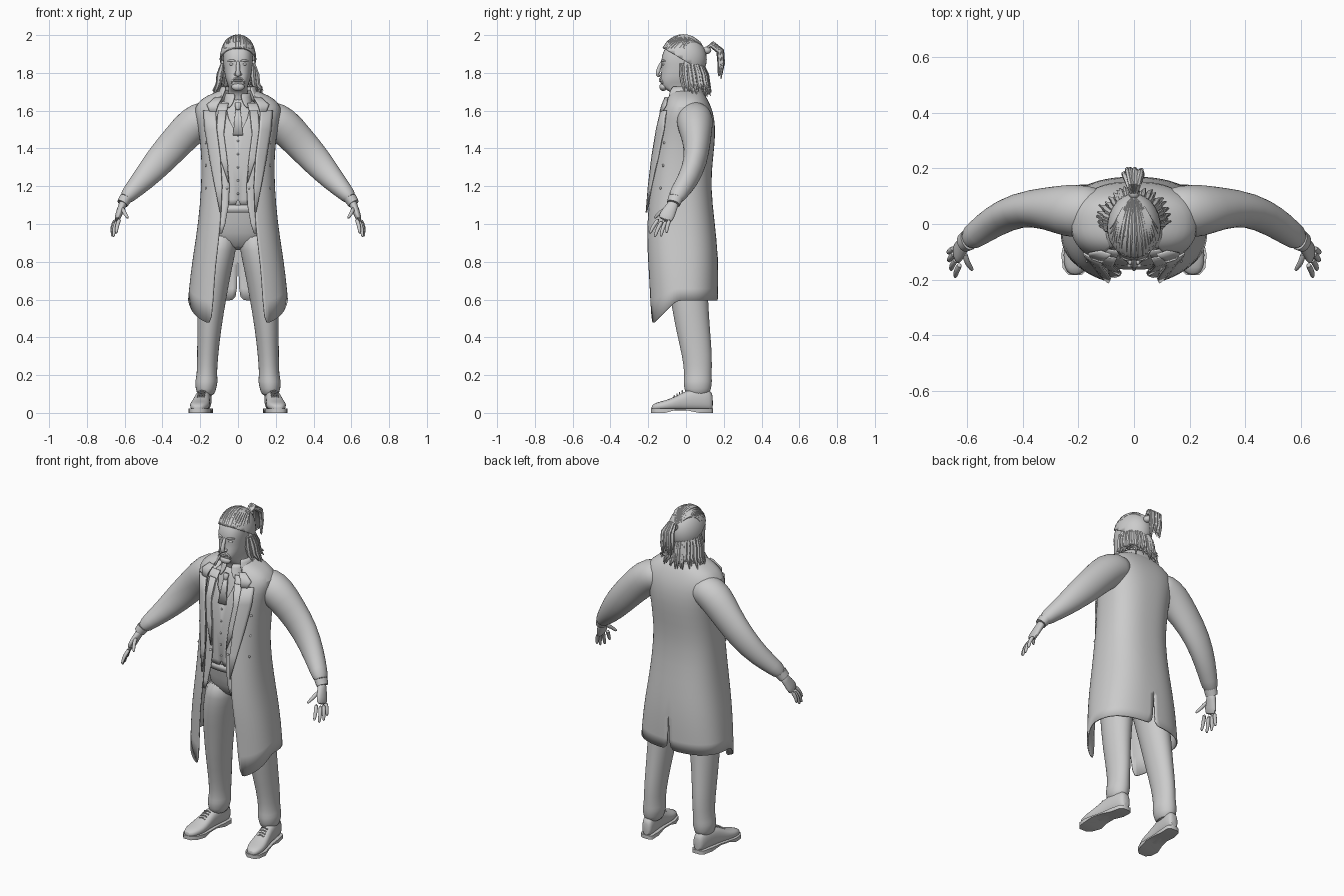
import bpy, bmesh, math, random
from mathutils import Vector

random.seed(4)
if "Cube" in bpy.data.objects:
    bpy.data.objects.remove(bpy.data.objects["Cube"], do_unlink=True)

grey = bpy.data.materials.new("plain_grey")
grey.use_nodes = True
grey.diffuse_color = (0.6, 0.6, 0.6, 1)
grey.node_tree.nodes["Principled BSDF"].inputs["Base Color"].default_value = (0.6, 0.6, 0.6, 1)
N = 2.5  # squareness of body cross-sections


def finish(bm, name, mirror=False, smooth=1, thick=0, angle=50):
    bmesh.ops.recalc_face_normals(bm, faces=bm.faces)
    me = bpy.data.meshes.new(name)
    bm.to_mesh(me)
    bm.free()
    me.materials.append(grey)
    ob = bpy.data.objects.new(name, me)
    bpy.context.collection.objects.link(ob)
    bpy.ops.object.select_all(action='DESELECT')
    ob.select_set(True)
    bpy.context.view_layer.objects.active = ob
    bpy.ops.object.shade_smooth_by_angle(angle=math.radians(angle))
    if mirror:
        ob.modifiers.new("mirror", 'MIRROR')
    if smooth:
        ob.modifiers.new("subdivide", 'SUBSURF').levels = smooth
        ob.modifiers["subdivide"].render_levels = smooth
    if thick:
        m = ob.modifiers.new("thickness", 'SOLIDIFY')
        m.thickness, m.offset = thick, 0
    return ob


def loft(bm, rings, closed=True, caps=True):
    vs = [[bm.verts.new(p) for p in r] for r in rings]
    k = len(vs[0])
    for a, b in zip(vs, vs[1:]):
        for i in range(k if closed else k - 1):
            j = (i + 1) % k
            bm.faces.new((a[i], a[j], b[j], b[i]))
    if closed and caps:
        bm.faces.new(vs[0])
        bm.faces.new(vs[-1])


def spow(v, e):
    return math.copysign(abs(v) ** e, v)


def body_ring(z, w, yf, yb, t0=0, t1=2 * math.pi, k=28, closed=True):
    c, a = (yf + yb) / 2, (yb - yf) / 2
    pts = []
    for i in range(k):
        t = t0 + (t1 - t0) * i / (k if closed else k - 1)
        pts.append(Vector((w * spow(math.sin(t), 2 / N), c - a * spow(math.cos(t), 2 / N), z)))
    return pts


def tube(bm, pts, ref=(0, 1, 0), k=10):
    # each point is x, y, z, radius and optional second radius
    rings = []
    ps = [Vector(p[:3]) for p in pts]
    for i, p in enumerate(pts):
        t = (ps[min(i + 1, len(ps) - 1)] - ps[max(i - 1, 0)]).normalized()
        u = t.cross(Vector(ref)).normalized()
        v = t.cross(u)
        rings.append([ps[i] + u * p[3] * math.cos(s) + v * p[-1] * math.sin(s)
                      for s in (2 * math.pi * j / k for j in range(k))])
    loft(bm, rings)


def ball(bm, c, r, seg=16):
    vs = bmesh.ops.create_uvsphere(bm, u_segments=seg, v_segments=seg // 2, radius=1)["verts"]
    for v in vs:
        v.co = Vector([c[i] + r[i] * v.co[i] for i in range(3)])


def front_y(levels, x, z):
    lo, hi = levels[0], levels[-1]
    for a, b in zip(levels, levels[1:]):
        if a[0] <= z <= b[0]:
            lo, hi = a, b
    f = min(1, max(0, (z - lo[0]) / (hi[0] - lo[0])))
    w, yf, yb = [lo[i] + f * (hi[i] - lo[i]) for i in (1, 2, 3)]
    return (yf + yb) / 2 - (yb - yf) / 2 * max(0, 1 - abs(x / w) ** N) ** (1 / N)


def drape(name, levels, off, rows, thick=0.006):
    # strip of cloth laid on the front of a body; rows are z, inner x, outer x
    bm = bmesh.new()
    loft(bm, [[(x, front_y(levels, x, z) + off, z) for x in
               (a + (b - a) * i / 5 for i in range(6))] for z, a, b in rows], closed=False)
    return finish(bm, name, True, 0, thick)


# Long coat: z, half width, front, back, front edge x
coat = [(.595, .262, -.195, .165, .137), (.72, .25, -.205, .168, .125), (.85, .232, -.213, .165, .11),
        (1.0, .208, -.213, .15, .092), (1.2, .19, -.195, .126, .085), (1.35, .19, -.18, .14, .095),
        (1.47, .2, -.165, .153, .115), (1.56, .222, -.145, .148, .12), (1.62, .23, -.125, .13, .115),
        (1.665, .185, -.105, .108, .1), (1.69, .13, -.09, .09, .08), (1.705, .09, -.08, .075, .065)]
bm = bmesh.new()
rings = []
for z, w, yf, yb, e in coat:
    r = body_ring(z, w, yf, yb, math.asin((e / w) ** (N / 2)), math.pi, 20, False)
    r[-1].x = 0.005 if z < .8 else 0
    if z < .6:
        for p in r:
            p.z -= max(0, -.05 - p.y) * .98
    rings.append(r)
loft(bm, rings, closed=False)
finish(bm, "long_coat", True, 1, .007)
drape("coat_lapel", coat, -.012, [(1.06, .09, .094), (1.2, .084, .122), (1.35, .093, .15),
                                  (1.5, .112, .175), (1.6, .118, .182)], .008)
drape("coat_collar_fold", coat, -.014, [(1.595, .116, .15), (1.63, .105, .165), (1.67, .082, .12)], .008)
bm = bmesh.new()
loft(bm, [body_ring(z, w, yf, yb, .75, math.pi, 14, False) for z, w, yf, yb in
          ((1.65, .125, -.115, .1), (1.69, .105, -.108, .09), (1.725, .085, -.09, .08))], closed=False)
finish(bm, "coat_stand_collar", True, 1, .01)

bm = bmesh.new()
for z in (1.19, 1.31, 1.43):
    ball(bm, (.168, front_y(coat, .168, z) - .003, z), (.008, .006, .008), 10)
finish(bm, "coat_buttons", True, 0)

# Sleeves with cuffs
bm = bmesh.new()
tube(bm, [(.1, .045, 1.57, .07, .08), (.17, .045, 1.565, .095, .095), (.235, .047, 1.53, .1, .098),
          (.315, .058, 1.445, .09, .075), (.415, .054, 1.335, .083, .062), (.505, .01, 1.23, .062, .057),
          (.565, -.035, 1.17, .047, .049), (.604, -.06, 1.125, .036, .044)], k=20)
finish(bm, "coat_sleeve", True)
bm = bmesh.new()
tube(bm, [(.594, -.055, 1.137, .034, .04), (.612, -.066, 1.108, .03, .036)], k=16)
finish(bm, "shirt_cuff", True, 0)
bm = bmesh.new()
for f in (0, 1, 2):
    ball(bm, (.6 - f * .014, -.018 + f * .011, 1.14 + f * .018), (.007, .007, .007), 8)
finish(bm, "cuff_buttons", True, 0)

# Hands
bm = bmesh.new()
tube(bm, [(.604, -.06, 1.12, .024, .028), (.616, -.075, 1.09, .02, .032), (.632, -.1, 1.05, .019, .042),
          (.643, -.113, 1.015, .014, .04)], k=14)
for base, tip in (((.625, -.142, 1.03), (.645, -.192, .95)), ((.64, -.124, 1.02), (.66, -.166, .931)),
                  ((.646, -.104, 1.02), (.668, -.134, .933)), ((.648, -.086, 1.025), (.67, -.104, .952)),
                  ((.612, -.1, 1.085), (.582, -.168, 1.03))):
    a, b = Vector(base), Vector(tip)
    mid = a.lerp(b, .55) + Vector((.006, -.004, .004))
    tube(bm, [(*a, .013), (*mid, .011), (*a.lerp(b, .9), .009), (*b, .004)], k=8)
finish(bm, "hand", True)

# Body: shirt, waist and hips
torso = [(.86, .13, -.07, .09), (.95, .165, -.115, .11), (1.05, .165, -.132, .11), (1.1, .16, -.145, .1),
         (1.3, .17, -.152, .11), (1.45, .18, -.14, .12), (1.56, .17, -.115, .12), (1.62, .12, -.095, .1),
         (1.67, .066, -.082, .07)]
bm = bmesh.new()
loft(bm, [body_ring(*l) for l in torso])
finish(bm, "shirt_body")
drape("waistcoat", torso, -.01, [(1.1, .015, .13), (1.13, 0, .13), (1.3, 0, .14), (1.46, 0, .14),
                                 (1.56, .05, .12), (1.61, .06, .1)])
drape("inner_jacket", coat, .017, [(.95, .085, .1), (1.0, .068, .14), (1.1, .05, .14), (1.2, .045, .14),
                                   (1.35, .058, .14), (1.46, .075, .15), (1.58, .062, .15), (1.64, .05, .11)])
drape("inner_jacket_lapel", coat, .006, [(1.22, .048, .052), (1.35, .058, .095), (1.48, .075, .115),
                                         (1.6, .062, .105)])
bm = bmesh.new()
loft(bm, [body_ring(z, .167, -.15, .112) for z in (1.06, 1.1)], caps=False)
finish(bm, "belt", False, 0, .008)
bm = bmesh.new()
for z in (1.16, 1.23, 1.3, 1.37, 1.44):
    ball(bm, (0, front_y(torso, 0, z) - .014, z), (.006, .004, .006), 8)
for side in (-1, 1):
    for z in (1.19, 1.31):
        ball(bm, (side * .058, front_y(coat, .058, z) + .012, z), (.007, .005, .007), 8)
finish(bm, "waistcoat_buttons", False, 0)

# Shirt collar and tie
bm = bmesh.new()
loft(bm, [body_ring(z, w, yf, yb, t0, math.pi, 14, False) for z, w, yf, yb, t0 in
          ((1.615, .082, -.112, .08, .45), (1.65, .074, -.097, .07, .2), (1.69, .064, -.08, .062, .15))], closed=False)
finish(bm, "shirt_collar", True, 1, .006)
drape("tie", torso, -.016, [(1.47, 0, .026), (1.56, 0, .018), (1.61, 0, .012)], .008)
bm = bmesh.new()
tube(bm, [(0, -.108, 1.645, .02, .012), (0, -.116, 1.625, .018, .014), (0, -.119, 1.6, .01, .01)], ref=(0, 1, 0))
finish(bm, "tie_knot")

# Trousers
bm = bmesh.new()
for x, y, z, rx, ry in [(.17, .062, .085, .045, .06)]:
    legs = [(x, y, z, rx, ry), (.17, .062, .13, .055, .072), (.167, .062, .165, .062, .077),
            (.165, .064, .2, .053, .072), (.161, .06, .3, .056, .08), (.152, .035, .45, .064, .092),
            (.14, .018, .6, .078, .1), (.122, 0, .75, .087, .112), (.1, -.005, .86, .092, .115),
            (.085, -.005, .96, .08, .11)]
loft(bm, [[(x + rx * math.cos(t), y + ry * math.sin(t), z) for t in
           (2 * math.pi * i / 20 for i in range(20))] for x, y, z, rx, ry in legs])
finish(bm, "trouser_leg", True)

# Shoes: y, half width, top height
shoe = [(.143, .02, .09), (.13, .034, .125), (.07, .04, .135), (0, .041, .12), (-.06, .049, .085),
        (-.11, .054, .066), (-.16, .042, .055), (-.184, .018, .04)]
mid_x = lambda y: .17 + (.145 - y) * .13
bm = bmesh.new()
loft(bm, [[(mid_x(y) + h * spow(math.cos(t), .8), y, (.012 + top) / 2 + (top - .012) / 2 * spow(math.sin(t), .8))
           for t in (2 * math.pi * i / 16 for i in range(16))] for y, h, top in shoe])
finish(bm, "shoe", True)
bm = bmesh.new()
loft(bm, [[(mid_x(y) + s * (h + .005), y, z) for s, z in
           ((-1, .014 if abs(y + .02) < .05 else 0), (1, .014 if abs(y + .02) < .05 else 0), (1, .022), (-1, .022))]
          for y, h, top in shoe])
finish(bm, "shoe_sole", True, 0)
bm = bmesh.new()
for i in range(4):
    y, z = -.02 - i * .014, .117 - i * .009
    tube(bm, [(mid_x(y) - .02, y, z - .006, .004), (mid_x(y), y, z, .004), (mid_x(y) + .02, y, z - .006, .004)], k=6)
finish(bm, "shoe_laces", True, 0)

# Head and neck
bm = bmesh.new()
loft(bm, [body_ring(*l) for l in [
    (1.6, .06, -.07, .06), (1.68, .057, -.068, .055), (1.705, .052, -.09, .055), (1.722, .048, -.128, .06),
    (1.75, .06, -.138, .07), (1.78, .07, -.135, .085), (1.83, .076, -.128, .1), (1.866, .08, -.134, .1),
    (1.92, .078, -.12, .095), (1.96, .06, -.09, .07), (1.985, .03, -.05, .03)]])
finish(bm, "head")
bm = bmesh.new()
tube(bm, [(0, -.122, 1.865, .009), (0, -.137, 1.84, .01), (0, -.15, 1.805, .013), (0, -.148, 1.79, .015),
          (0, -.136, 1.782, .01)])
for s in (-1, 1):
    ball(bm, (s * .014, -.137, 1.793), (.009, .012, .008), 10)
finish(bm, "nose")
bm = bmesh.new()
ball(bm, (.032, -.116, 1.846), (.015, .012, .008))
finish(bm, "eye", True, 0)
bm = bmesh.new()
tube(bm, [(.012, -.13, 1.862, .005), (.034, -.128, 1.868, .007), (.057, -.104, 1.862, .004)], ref=(0, 0, 1))
finish(bm, "eyebrow", True)
bm = bmesh.new()
for z in (1.757, 1.767):
    ball(bm, (0, -.134, z), (.026, .009, .006))
finish(bm, "lips", False, 0)
bm = bmesh.new()
ball(bm, (0, -.12, 1.726), (.036, .022, .022))
for s in (-1, 1):
    tube(bm, [(0, -.136, 1.778, .005), (s * .026, -.132, 1.77, .006), (s * .038, -.122, 1.74, .004)])
finish(bm, "beard", False)
bm = bmesh.new()
ball(bm, (.083, .003, 1.835), (.01, .018, .034))
finish(bm, "ear", True, 0)

# Swept-back hair cap with combed ridges
centre, size = Vector((0, -.014, 1.873)), Vector((.093, .12, .122))
bm = bmesh.new()
ball(bm, centre, size, 32)
bmesh.ops.bisect_plane(bm, geom=bm.verts[:] + bm.edges[:] + bm.faces[:], plane_co=(0, 0, 1.86),
                       plane_no=(0, .6, 1), clear_inner=True)
finish(bm, "hair_cap", False, 0, .008)
bm = bmesh.new()
for i in range(17):
    a = math.radians(-88 + 11 * i + random.uniform(-3, 3))
    start, end, path = Vector((math.sin(a), -math.cos(a), .52)), Vector((0, 1, .4)), []
    for j in range(9):
        s = j / 8
        d = start.lerp(end, s) + Vector((math.sin(a) * .5, 0, 1)) * 3 * s * (1 - s)
        d.normalize()
        p = centre + Vector([d[n] * size[n] for n in range(3)])
        path.append((*p, .004 + .006 * math.sin(math.pi * (.1 + .8 * s))))
    tube(bm, path, ref=(1, .1, 0), k=6)
finish(bm, "hair_ridges", False, 0)

# Loose hair around the neck
bm = bmesh.new()
for i in range(64):
    a = math.radians(-105 + 210 * i / 63 + random.uniform(-4, 4))
    sx, cy, f = math.sin(a), math.cos(a), random.uniform(.86, 1.1)
    end = random.uniform(1.67, 1.73)
    tube(bm, [(.084 * sx, .088 * cy, 1.85, .008), (.094 * sx * f, .005 + .098 * cy * f, 1.79, .014),
              (.1 * sx * f, .012 + .1 * cy * f, 1.74, .012),
              (.125 * sx * f, .02 + .108 * cy * f, end, .002)], ref=(.3, 1, 0), k=6)
finish(bm, "loose_hair", False, 0)

# Ponytail
bm = bmesh.new()
ball(bm, (0, .112, 1.92), (.02, .022, .02))
for i in range(18):
    x, f = random.uniform(-.034, .034), random.uniform(.6, 1)
    tube(bm, [(0, .1, 1.92, .009), (x * .5, .105 + .04 * f, 1.915 + .045 * f, .01),
              (x, .125 + .07 * f, 1.9 + .02 * f, .01), (x * 1.1, .13 + .07 * f, 1.85, .009),
              (x * 1.2, .13 + .06 * f, random.uniform(1.765, 1.82), .002)], ref=(1, 0, 0), k=6)
finish(bm, "ponytail", False, 0)
